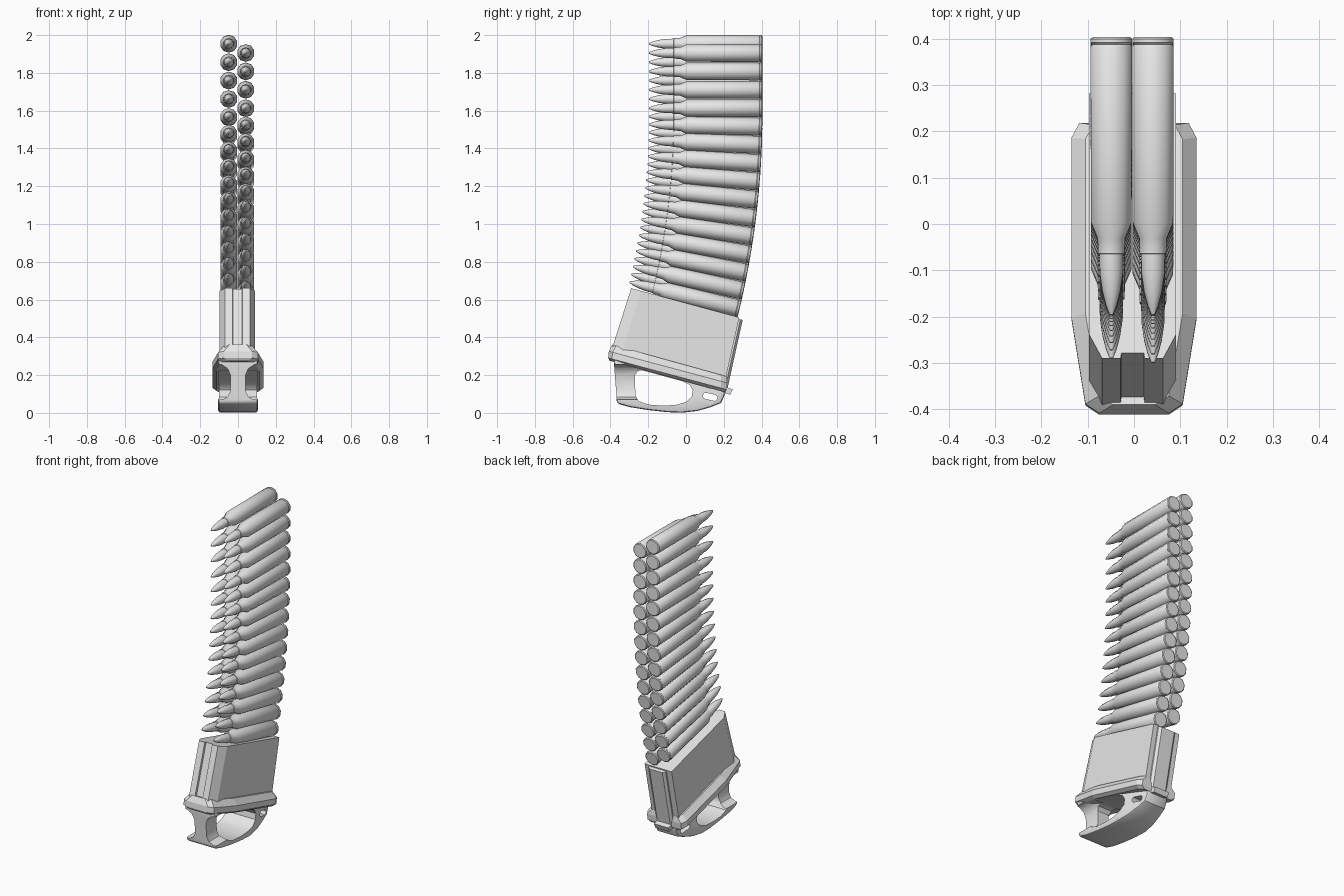
import bpy, bmesh, math
from mathutils import Matrix, Vector

if "Cube" in bpy.data.objects:
    bpy.data.objects.remove(bpy.data.objects["Cube"])

grey = bpy.data.materials.new("plain grey")
grey.diffuse_color = (0.8, 0.8, 0.8, 1)
grey.use_nodes = True
grey.node_tree.nodes["Principled BSDF"].inputs["Base Color"].default_value = grey.diffuse_color


def loft(name, rings, smooth=None):
    """Closed solid through rings of equal point count."""
    bm = bmesh.new()
    rows = [[bm.verts.new(p) for p in r] for r in rings]
    n = len(rows[0])
    for a, b in zip(rows, rows[1:]):
        for i in range(n):
            j = (i + 1) % n
            bm.faces.new((a[i], a[j], b[j], b[i]))
    bm.faces.new(rows[0][::-1])
    bm.faces.new(rows[-1])
    bmesh.ops.recalc_face_normals(bm, faces=bm.faces)
    mesh = bpy.data.meshes.new(name)
    bm.to_mesh(mesh)
    bm.free()
    mesh.materials.append(grey)
    ob = bpy.data.objects.new(name, mesh)
    bpy.context.collection.objects.link(ob)
    if smooth:
        shade(ob, smooth)
    return ob


def shade(ob, angle):
    bpy.ops.object.select_all(action='DESELECT')
    ob.select_set(True)
    bpy.context.view_layer.objects.active = ob
    bpy.ops.object.shade_smooth_by_angle(angle=math.radians(angle))


def prism_x(name, pts, w):
    return loft(name, [[(x, y, z) for y, z in pts] for x in (-w, w)])


def apply(ob, kind, **props):
    m = ob.modifiers.new(kind, kind)
    for k, v in props.items():
        setattr(m, k, v)
    bpy.context.view_layer.objects.active = ob
    bpy.ops.object.modifier_apply(modifier=m.name)


def cut(ob, cutter):
    apply(ob, 'BOOLEAN', operation='DIFFERENCE', object=cutter)
    bpy.data.objects.remove(cutter, do_unlink=True)


# Cartridges: one lathed mesh, instanced in two staggered columns along a curve
profile = [(0, .042), (.004, .047), (.012, .047), (.016, .043), (.022, .047),
           (.40, .046), (.435, .031), (.468, .030), (.469, .027), (.51, .026),
           (.55, .020), (.58, .012), (.60, .004)]
SIDES = 10
rings = [[(r * math.cos((i + .5) * math.tau / SIDES), -d,
           r * math.sin((i + .5) * math.tau / SIDES))
          for i in range(SIDES)] for d, r in profile]
first = loft("cartridge", rings, 40)
y, z, step = .404, 1.954, .0487
for i in range(30):
    tilt = math.radians(13) * max(0, 1.6 - z)
    ob = first if i == 0 else first.copy()
    if i:
        bpy.context.collection.objects.link(ob)
    ob.location = (-.049 if i % 2 == 0 else .041, y, z)
    ob.rotation_euler.x = -tilt
    y -= step * math.sin(tilt)
    z -= step * math.cos(tilt)

# Casing: slanted loft with a grooved, chamfered front
half = [(.024, .02), (.026, 0), (.066, 0), (.094, .09), (.094, 1)]
section = half + [(-x, t) for x, t in reversed(half)]


def casing_ring(front, back):
    f, b = Vector(front), Vector(back)
    return [(x - .003, *f.lerp(b, t)) for x, t in section]


loft("casing", [casing_ring((-.40, .315), (.203, .15)),
                casing_ring((-.29, .66), (.282, .505))])

# Spine down the back of the casing, with rounded corners
spine_x = [(-.06, -.02), (-.06, .006), (-.045, .018), (.045, .018),
           (.06, .006), (.06, -.02)]
loft("back_spine", [[(x, yb + d, zb - .27 * d) for x, d in spine_x]
                    for yb, zb in ((.203, .14), (.282, .497))])

# Flared collar around the bottom of the casing
outline = [(.075, -.405), (.105, -.385), (.135, -.20), (.135, .19), (.118, .222)]
outline += [(-x, yy) for x, yy in reversed(outline)]


def collar_ring(inset, drop):
    out = []
    for x, yy in outline:
        xs = x - math.copysign(inset, x)
        ys = yy * (1 - inset * 1.2) - drop * .1
        out.append((xs, ys, .357 - (yy + .39) * .267 - drop))
    return out


loft("collar", [collar_ring(.02, .085), collar_ring(0, .07),
                collar_ring(0, .035), collar_ring(.03, 0)])

# Latch tab at the back
prism_x("latch_tab", [(.17, .115), (.235, .096), (.247, .125), (.18, .146)], .05)

# Pull loop under the collar
loop = prism_x("pull_loop", [
    (-.385, .31), (-.372, .14), (-.366, .05), (-.30, .031), (-.20, .015),
    (-.10, .004), (-.02, .001), (.06, .010), (.13, .030), (.185, .052),
    (.203, .09), (.212, .15)], .105)
apply(loop, 'BEVEL', width=.014, segments=2, limit_method='ANGLE',
      angle_limit=math.radians(60))
# finger opening
cut(loop, prism_x("finger_cutter", [
    (-.27, .20), (-.255, .222), (-.235, .226), (-.02, .168), (.02, .148),
    (.036, .12), (.03, .085), (.00, .058), (-.05, .043), (-.12, .038),
    (-.20, .044), (-.25, .062), (-.268, .09)], .3))
# lanyard slot
slot = []
for k in range(16):
    a = math.tau * k / 16
    c = .020 if math.cos(a) > 0 else -.020
    slot.append((.128 + c + .018 * math.cos(a), .085 - c * .27 + .018 * math.sin(a)))
cut(loop, prism_x("slot_cutter", slot, .3))
# hollows either side of the front pillar
for s in (-1, 1):
    shape = [(.15, .07), (.085, .07), (.055, .085), (.04, .115), (.04, .20),
             (.055, .235), (.085, .255), (.15, .255)]
    cut(loop, loft("pillar_cutter", [[(s * x, yy, zz) for x, zz in shape]
                                     for yy in (-.45, -.21)]))
# narrow the loop towards the back
for v in loop.data.vertices:
    v.co.x *= 1 - .3 * max(0, min(1, (v.co.y - .0) / .2))
shade(loop, 35)
